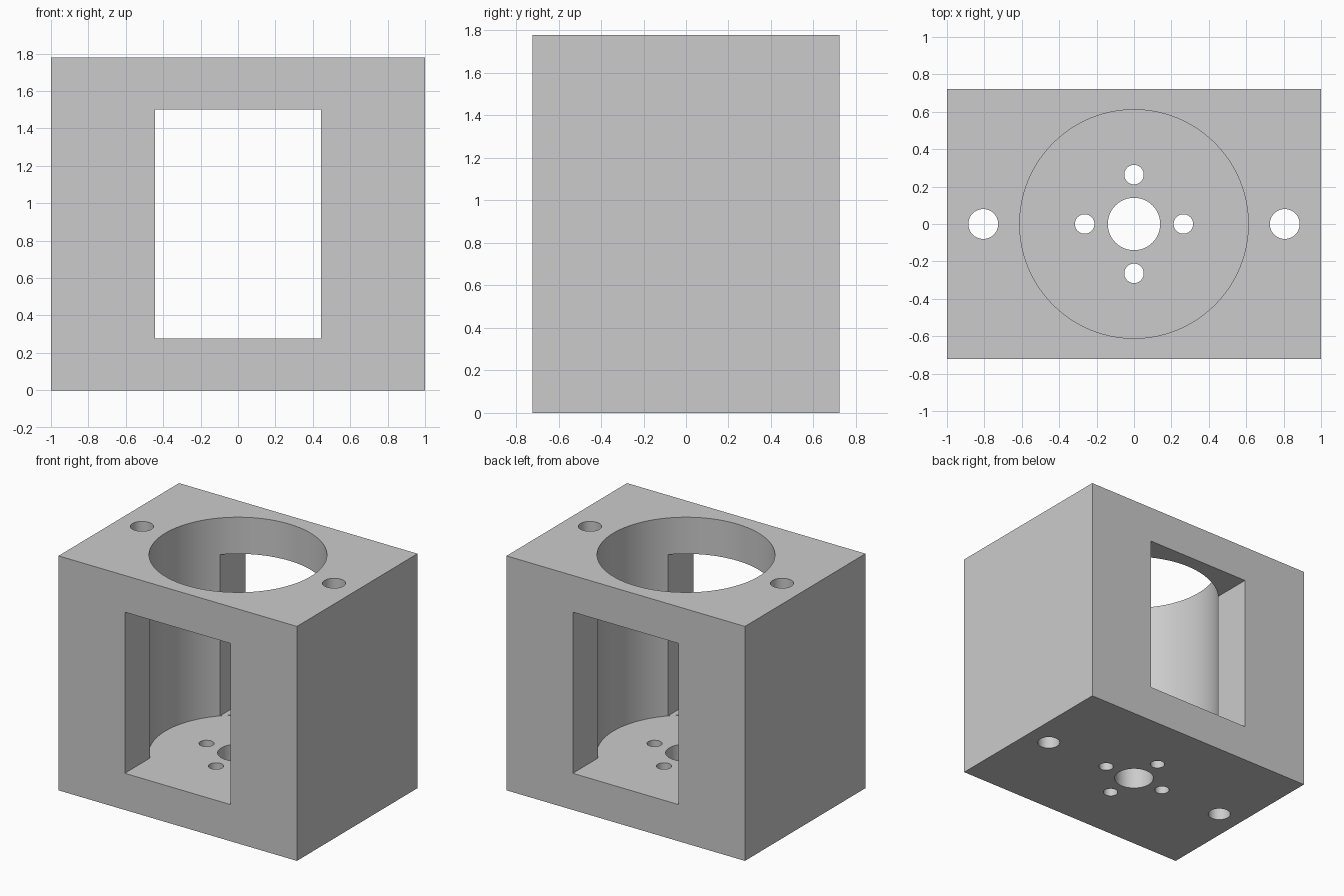
import bpy
import math

cube = bpy.data.objects.get("Cube")
if cube:
    bpy.data.objects.remove(cube, do_unlink=True)

WIDTH, DEPTH, HEIGHT = 2.0, 1.444, 1.778
FLOOR, WINDOW_TOP, WINDOW_HALF = 0.278, 1.5, 0.444

grey = bpy.data.materials.new("light grey")
grey.use_nodes = True
grey.diffuse_color = (0.6, 0.6, 0.6, 1)
grey.node_tree.nodes["Principled BSDF"].inputs["Base Color"].default_value = (0.6, 0.6, 0.6, 1)


def box(name, size, z):
    bpy.ops.mesh.primitive_cube_add(size=1, location=(0, 0, z + size[2] / 2))
    ob = bpy.context.object
    ob.name = name
    ob.scale = size
    bpy.ops.object.transform_apply(location=True, rotation=False, scale=True)
    ob.data.materials.append(grey)
    return ob


def cylinder(name, radius, x, y, bottom, top, sides=48):
    bpy.ops.mesh.primitive_cylinder_add(vertices=sides, radius=radius, depth=top - bottom,
                                        location=(x, y, (top + bottom) / 2))
    ob = bpy.context.object
    ob.name = name
    ob.data.materials.append(grey)
    return ob


# Solid block
block = box("mount_block", (WIDTH, DEPTH, HEIGHT), 0)

# Window through front and back, and the large bore from the top
cutters = [
    box("window_cutter", (2 * WINDOW_HALF, DEPTH + 1, WINDOW_TOP - FLOOR), FLOOR),
    cylinder("bore_cutter", 0.611, 0, 0, FLOOR - 0.001, HEIGHT + 0.5, 128),
    cylinder("shaft_hole_cutter", 0.14, 0, 0, -0.5, 0.6, 64),
]

# Four screw holes around the shaft hole
for i in range(4):
    a = i * math.pi / 2
    cutters.append(cylinder("screw_hole_cutter", 0.052, 0.264 * math.cos(a),
                            0.264 * math.sin(a), -0.5, 0.6))

# Long mounting holes on both sides
for side in (-1, 1):
    cutters.append(cylinder("mounting_hole_cutter", 0.08, 0.806 * side, 0, -0.5, HEIGHT + 0.5))

# Cut everything out of the block
for cutter in cutters:
    mod = block.modifiers.new(cutter.name, 'BOOLEAN')
    mod.operation = 'DIFFERENCE'
    mod.solver = 'EXACT'
    mod.object = cutter
    bpy.ops.object.select_all(action='DESELECT')
    block.select_set(True)
    bpy.context.view_layer.objects.active = block
    bpy.ops.object.modifier_apply(modifier=mod.name)
    bpy.data.objects.remove(cutter, do_unlink=True)

bpy.ops.object.shade_smooth_by_angle(angle=math.radians(30))
